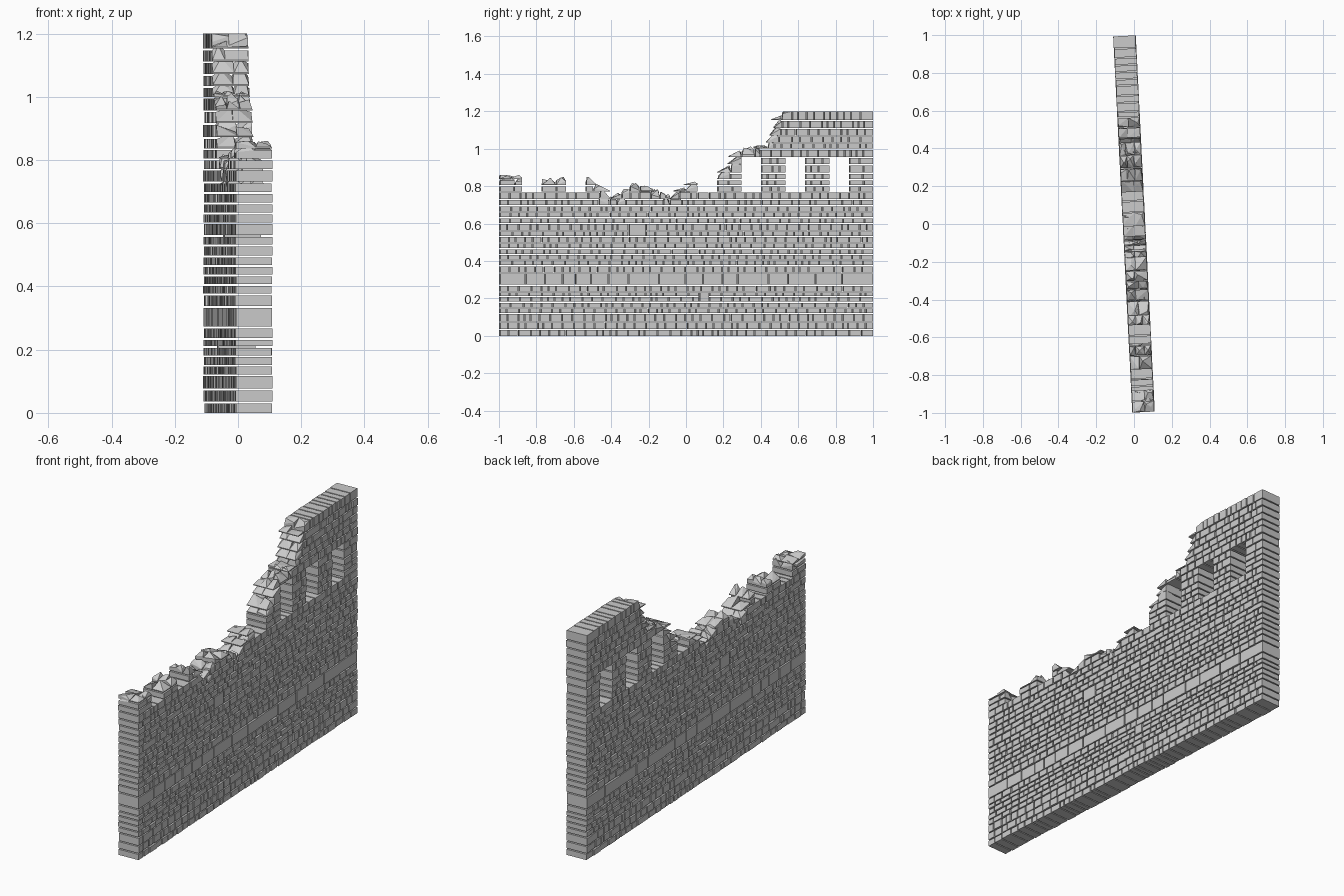
import bpy, bmesh, math, random
from mathutils import Matrix, Vector

if "Cube" in bpy.data.objects:
    bpy.data.objects.remove(bpy.data.objects["Cube"])

random.seed(11)
HALF, THICK, GAP = 0.997, 0.114, 0.006
ROT = Matrix.Rotation(math.radians(2.9), 4, 'Z')

# Heights of the course joints
LEVELS = [0, .036, .077, .122, .152, .182, .212, .237, .273, .338, .377, .408,
          .438, .468, .498, .533, .563, .603, .634, .665, .698, .732, .772,
          .805, .837, .872, .917, .957, 1.0, 1.034, 1.072, 1.112, 1.153, 1.2]
# Ruined skyline as (y, z)
SKYLINE = [(-1, .85), (-.88, .84), (-.765, .82), (-.65, .835), (-.53, .84),
           (-.47, .80), (-.42, .72), (-.35, .75), (-.30, .81), (-.18, .78),
           (-.08, .73), (0, .79), (.06, .82), (.17, .86), (.265, .93),
           (.28, .985), (.43, 1.01), (.47, 1.07), (.5, 1.13), (.53, 1.26), (1, 1.26)]
WINDOWS = [(-.88 + .235 * i + d, -.77 + .235 * i + d) for i in range(8) for d in (0.0,)]
WIN_Z = (.772, .957)
# Tall single stones: y0, y1, z0, z1
BIG_STONES = [(-.307, -.215, .533, .603), (.07, .125, .182, .237)]


def skyline(y):
    for (a, za), (b, zb) in zip(SKYLINE, SKYLINE[1:]):
        if y <= b:
            return za + (zb - za) * (y - a) / (b - a)
    return SKYLINE[-1][1]


def hull(bm, pts):
    verts = [bm.verts.new(p) for p in pts]
    res = bmesh.ops.convex_hull(bm, input=verts)
    junk = [v for v in set(res['geom_interior'] + res['geom_unused'])
            if isinstance(v, bmesh.types.BMVert)]
    bmesh.ops.delete(bm, geom=junk, context='VERTS')


def stone(bm, y0, y1, z0, z1):
    """One through-stone with slightly uneven faces."""
    xa = -THICK / 2 - random.uniform(-.001, .003)
    xb = THICK / 2 + random.uniform(-.001, .003)
    m = (Matrix.Translation(((xa + xb) / 2, (y0 + y1) / 2, (z0 + z1) / 2))
         @ Matrix.Diagonal((xb - xa, y1 - y0, z1 - z0, 1)))
    bmesh.ops.create_cube(bm, size=1, matrix=m)


def rubble(bm, y0, y1, z0, z1):
    """A broken stone: angular shards side by side through the thickness."""
    n = random.choice((2, 2, 3))
    cuts = [-THICK / 2 + THICK * (i + random.uniform(-.2, .2) * (0 < i < n)) / n
            for i in range(n + 1)]
    for xa, xb in zip(cuts, cuts[1:]):
        pts = [(x, y, z0) for x in (xa, xb) for y in (y0, y1)]

        def top(x, y):
            h = skyline(y) + random.uniform(-.035, .012)
            return (x, y, max(z0 + .004, min(h, z1)))
        pts += [top(x, y) for x in (xa, xb) for y in (y0, y1)]
        for _ in range(2):
            y = random.uniform(y0, y1)
            p = top(random.uniform(xa, xb), y)
            peak = min(skyline(y) + random.uniform(0, .02), z1 + .018, 1.2)
            pts.append((p[0], y, max(p[2], peak)))
        hull(bm, pts)


def spans(z0, z1):
    """Stretches of a course left free by windows and tall stones."""
    holes = [w for w in WINDOWS if z0 >= WIN_Z[0] - .001 and z1 <= WIN_Z[1] + .001]
    holes += [(a, b) for a, b, za, zb in BIG_STONES
              if z0 >= za - .001 and z1 <= zb + .001]
    out, y = [], -HALF
    for a, b in sorted(holes):
        out.append((y, a, ))
        y = b
    return out + [(y, HALF)]


base, upper, broken = bmesh.new(), bmesh.new(), bmesh.new()

# Courses of random stones, split to fill each free stretch
for z0, z1 in zip(LEVELS, LEVELS[1:]):
    mean = .115 if z1 - z0 > .06 else .05
    pier = WIN_Z[0] - .001 <= z0 and z1 <= WIN_Z[1] + .001
    top = z1 if z1 == LEVELS[-1] else z1 - GAP
    for s0, s1 in spans(z0, z1):
        n = max(1, round((s1 - s0) / mean))
        w = [random.uniform(.55, 1.45) for _ in range(n)]
        scale, y = (s1 - s0) / sum(w), s0
        for k, wi in enumerate(w):
            ya, y = y, y + wi * scale
            yb = y if k == n - 1 and (pier or s1 == HALF) else y - GAP
            low = min(skyline(ya), skyline(yb))
            high = max(skyline(ya), skyline(yb))
            if low > z1 + random.uniform(0, .02):
                stone(base if z1 < .78 else upper, ya, yb, z0, top)
            elif high > z0 + .006:
                rubble(broken, ya, yb, z0, top)

for y0, y1, z0, z1 in BIG_STONES:
    stone(base, y0 + .001, y1 - GAP, z0, z1 - GAP)

for name, bm in (("lower_wall_courses", base), ("window_level_stones", upper),
                 ("broken_top_rubble", broken)):
    bmesh.ops.recalc_face_normals(bm, faces=bm.faces)
    bm.transform(ROT)
    me = bpy.data.meshes.new(name)
    bm.to_mesh(me)
    bm.free()
    bpy.context.collection.objects.link(bpy.data.objects.new(name, me))
